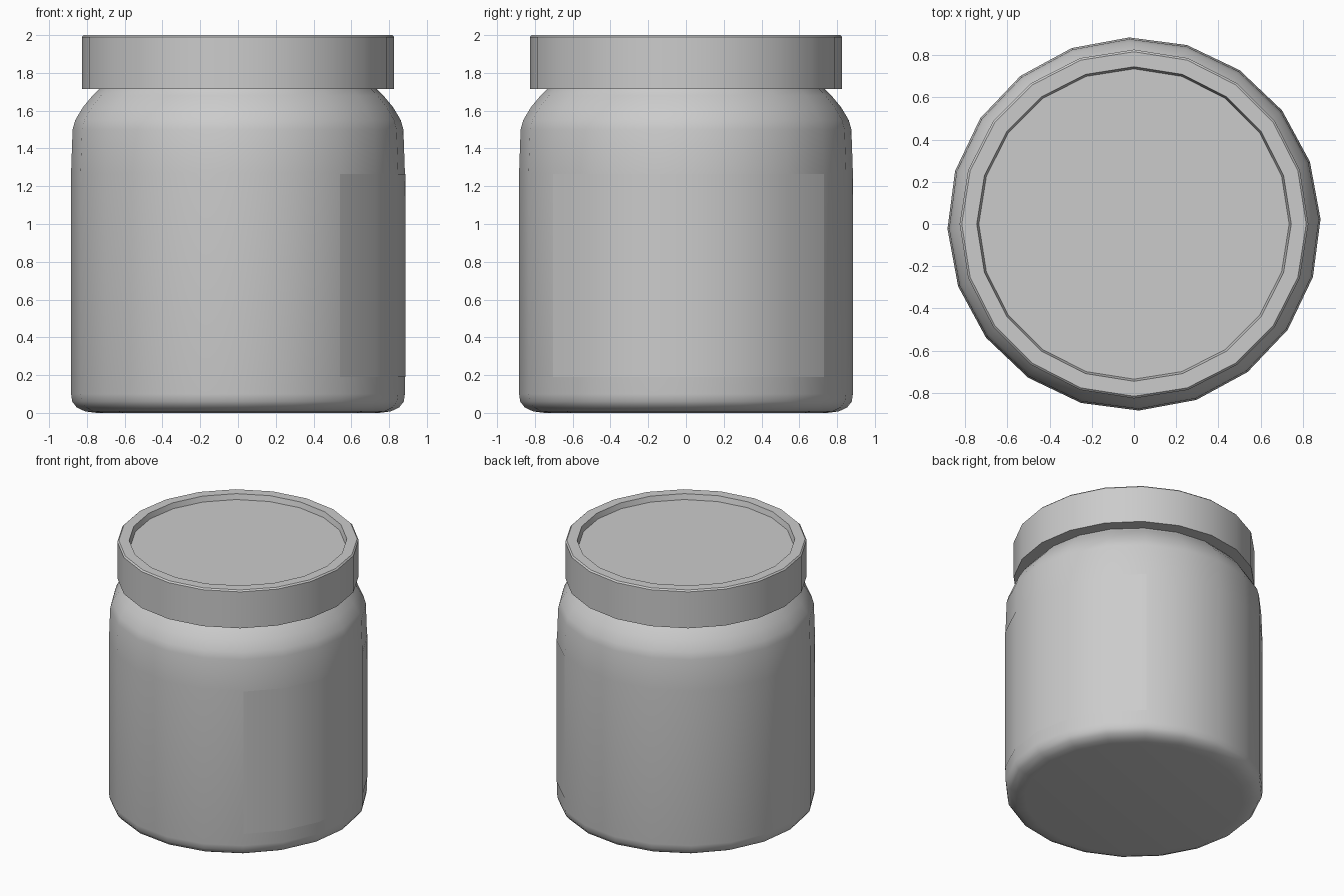
import bpy, math

if "Cube" in bpy.data.objects:
    bpy.data.objects.remove(bpy.data.objects["Cube"])

SIDES = 20
STEP = 2 * math.pi / SIDES


def lathe(name, profile, turn=0.0, first=0, count=SIDES, angle=35):
    """Spin an (r, z) profile around z; r = 0 ends are closed with flat caps."""
    full = count == SIDES
    cols = count if full else count + 1
    n = len(profile)
    verts, faces = [], []
    for c in range(cols):
        a = math.radians(turn) + (first + c) * STEP
        verts += [(r * math.cos(a), r * math.sin(a), z) for r, z in profile]
    for c in range(count):
        d = (c + 1) % cols
        for i in range(n - 1):
            faces.append((c * n + i, d * n + i, d * n + i + 1, c * n + i + 1))
    if full:
        faces.append([c * n for c in reversed(range(cols))])
        faces.append([c * n + n - 1 for c in range(cols)])
    mesh = bpy.data.meshes.new(name)
    mesh.from_pydata(verts, [], faces)
    mesh.update()
    obj = bpy.data.objects.new(name, mesh)
    bpy.context.collection.objects.link(obj)
    bpy.ops.object.select_all(action='DESELECT')
    obj.select_set(True)
    bpy.context.view_layer.objects.active = obj
    bpy.ops.object.shade_smooth_by_angle(angle=math.radians(angle))
    return obj


# Jar body with rounded base, shoulder and a neck inside the lid
lathe("jar_body", [
    (0.75, 0.0), (0.81, 0.008), (0.855, 0.03), (0.878, 0.06), (0.884, 0.10),
    (0.884, 1.27), (0.876, 1.50), (0.862, 1.55), (0.82, 1.62),
    (0.77, 1.68), (0.735, 1.715), (0.72, 1.76), (0.72, 1.93)], turn=1.5, angle=50)

# Lid with bevelled rim and shallow recessed top
lathe("lid", [
    (0.71, 1.715), (0.826, 1.715), (0.826, 1.99), (0.816, 2.0),
    (0.745, 2.0), (0.735, 1.96)])

# Label wrapped around the right side
lathe("label", [(0.887, 0.19), (0.887, 1.265)], turn=1.5, first=-3, count=6)
